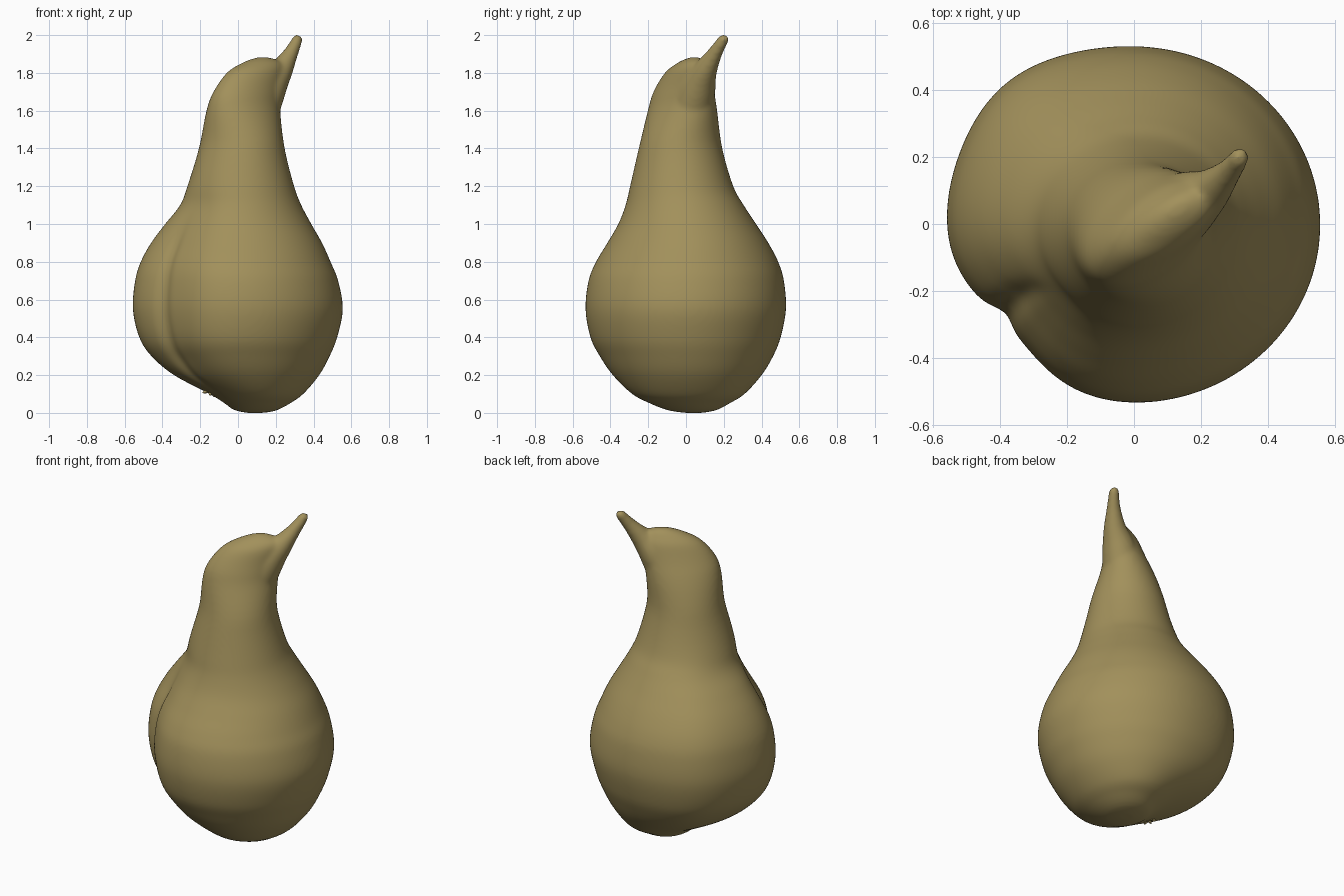
import bpy, bmesh, math
from mathutils import Vector

if "Cube" in bpy.data.objects:
    bpy.data.objects.remove(bpy.data.objects["Cube"])

skin = bpy.data.materials.new("olive skin")
skin.diffuse_color = (0.36, 0.28, 0.105, 1)
skin.use_nodes = True
skin.node_tree.nodes["Principled BSDF"].inputs["Base Color"].default_value = skin.diffuse_color

# body sections: z, min x, max x, min y, max y
S = [(0.0, 0.05, 0.13, 0.0, 0.08), (0.007, 0.01, 0.18, -0.06, 0.13), (0.02, -0.03, 0.22, -0.115, 0.175),
     (0.05, -0.07, 0.275, -0.19, 0.23),
     (0.1, -0.15, 0.345, -0.285, 0.31), (0.2, -0.34, 0.43, -0.388, 0.40), (0.3, -0.46, 0.485, -0.457, 0.46),
     (0.4, -0.525, 0.525, -0.507, 0.50), (0.55, -0.559, 0.555, -0.533, 0.528), (0.7, -0.547, 0.53, -0.517, 0.517),
     (0.8, -0.517, 0.49, -0.477, 0.487), (0.9, -0.462, 0.445, -0.417, 0.435), (1.0, -0.387, 0.388, -0.359, 0.37),
     (1.1, -0.307, 0.335, -0.32, 0.305), (1.2, -0.268, 0.297, -0.296, 0.25), (1.4, -0.207, 0.247, -0.25, 0.192),
     (1.6, -0.167, 0.224, -0.202, 0.165), (1.7, -0.13, 0.23, -0.172, 0.15), (1.8, -0.06, 0.245, -0.112, 0.135),
     (1.85, 0.015, 0.235, -0.05, 0.11), (1.875, 0.075, 0.19, 0.0, 0.085), (1.883, 0.11, 0.15, 0.03, 0.06)]


def catmull(pts, steps):
    out = []
    for i in range(len(pts) - 1):
        p0, p1, p2, p3 = pts[max(i - 1, 0)], pts[i], pts[i + 1], pts[min(i + 2, len(pts) - 1)]
        for k in range(steps):
            t = k / steps
            out.append([0.5 * (2 * b + (c - a) * t + (2 * a - 5 * b + 4 * c - d) * t * t
                               + (3 * b - a - 3 * c + d) * t ** 3) for a, b, c, d in zip(p0, p1, p2, p3)])
    return out + [list(pts[-1])]


def step(a, b, v):
    t = min(1, max(0, (v - a) / (b - a)))
    return t * t * (3 - 2 * t)


def bump(a, centre, width):
    d = (a - math.radians(centre) + math.pi) % (2 * math.pi) - math.pi
    return math.exp(-(d / width) ** 2)


def loft(bm, rings):
    vs = [[bm.verts.new(p) for p in r] for r in rings]
    n = len(vs[0])
    for a, b in zip(vs, vs[1:]):
        for i in range(n):
            bm.faces.new((a[i], a[(i + 1) % n], b[(i + 1) % n], b[i]))
    bm.faces.new(vs[0][::-1])
    bm.faces.new(vs[-1])


def tube(bm, pts, n=24):
    rings = []
    for i, (x, y, z, r) in enumerate(pts):
        a, b = pts[max(i - 1, 0)], pts[min(i + 1, len(pts) - 1)]
        d = (Vector(b[:3]) - Vector(a[:3])).normalized()
        u = d.cross(Vector((1, -1, 0))).normalized()
        v = d.cross(u)
        rings.append([Vector((x, y, z)) + r * (u * math.cos(t) + v * math.sin(t))
                      for t in (2 * math.pi * k / n for k in range(n))])
    loft(bm, rings)


# pear body: flattened on its front left with a lengthwise crease, fuller at the back left
bm = bmesh.new()
rings = []
for z, x0, x1, y0, y1 in catmull(S, 5):
    cx, cy, rx, ry = (x0 + x1) / 2, (y0 + y1) / 2, (x1 - x0) / 2, (y1 - y0) / 2
    flat = step(0.05, 0.3, z) * (1 - step(0.85, 1.3, z))
    crease = step(0.03, 0.2, z) * (1 - step(0.85, 1.1, z))
    skew = 0.55 * step(1.4, 1.8, z)
    ring = []
    for k in range(144):
        a = 2 * math.pi * k / 144
        m = 1 + flat * (0.045 * bump(a, 130, 0.4) - 0.12 * bump(a, 222, 0.42)) - 0.045 * crease * bump(a, 216, 0.1)
        ring.append((cx + rx * m * math.cos(a), cy + ry * m * math.sin(a + skew), z))
    rings.append(ring)
loft(bm, rings)

# bent stem, fused into the body by the remesh
tube(bm, catmull([(0.06, 0.0, 1.48, 0.12), (0.11, 0.03, 1.62, 0.115), (0.168, 0.065, 1.73, 0.095),
                  (0.225, 0.1, 1.81, 0.066), (0.272, 0.145, 1.89, 0.043), (0.3, 0.178, 1.945, 0.033),
                  (0.317, 0.203, 1.985, 0.027), (0.321, 0.208, 1.999, 0.014)], 4))
bmesh.ops.recalc_face_normals(bm, faces=bm.faces)
me = bpy.data.meshes.new("pear_body")
bm.to_mesh(me)
bm.free()
me.materials.append(skin)
pear = bpy.data.objects.new("pear_body", me)
bpy.context.collection.objects.link(pear)
rm = pear.modifiers.new("fuse", 'REMESH')
rm.mode = 'VOXEL'
rm.voxel_size = 0.011
rm.use_smooth_shade = True
sm = pear.modifiers.new("soften", 'SMOOTH')
sm.factor = 0.5
sm.iterations = 10

# dried blossom end: small ring of sepals under the crease
bm = bmesh.new()
c = Vector((-0.15, -0.05, 0.115))
for k in range(5):
    a = 2 * math.pi * k / 5
    o = Vector((math.cos(a), math.sin(a), -0.35 * math.cos(a)))
    p, q = c + o * 0.012, c + o * 0.035 + Vector((-0.008, 0, -0.018))
    tube(bm, [(*p, 0.012), (*((p + q) / 2), 0.01), (*q, 0.003)], 8)
bmesh.ops.recalc_face_normals(bm, faces=bm.faces)
me = bpy.data.meshes.new("blossom_end")
bm.to_mesh(me)
bm.free()
me.materials.append(skin)
me.shade_smooth()
bpy.context.collection.objects.link(bpy.data.objects.new("blossom_end", me))
